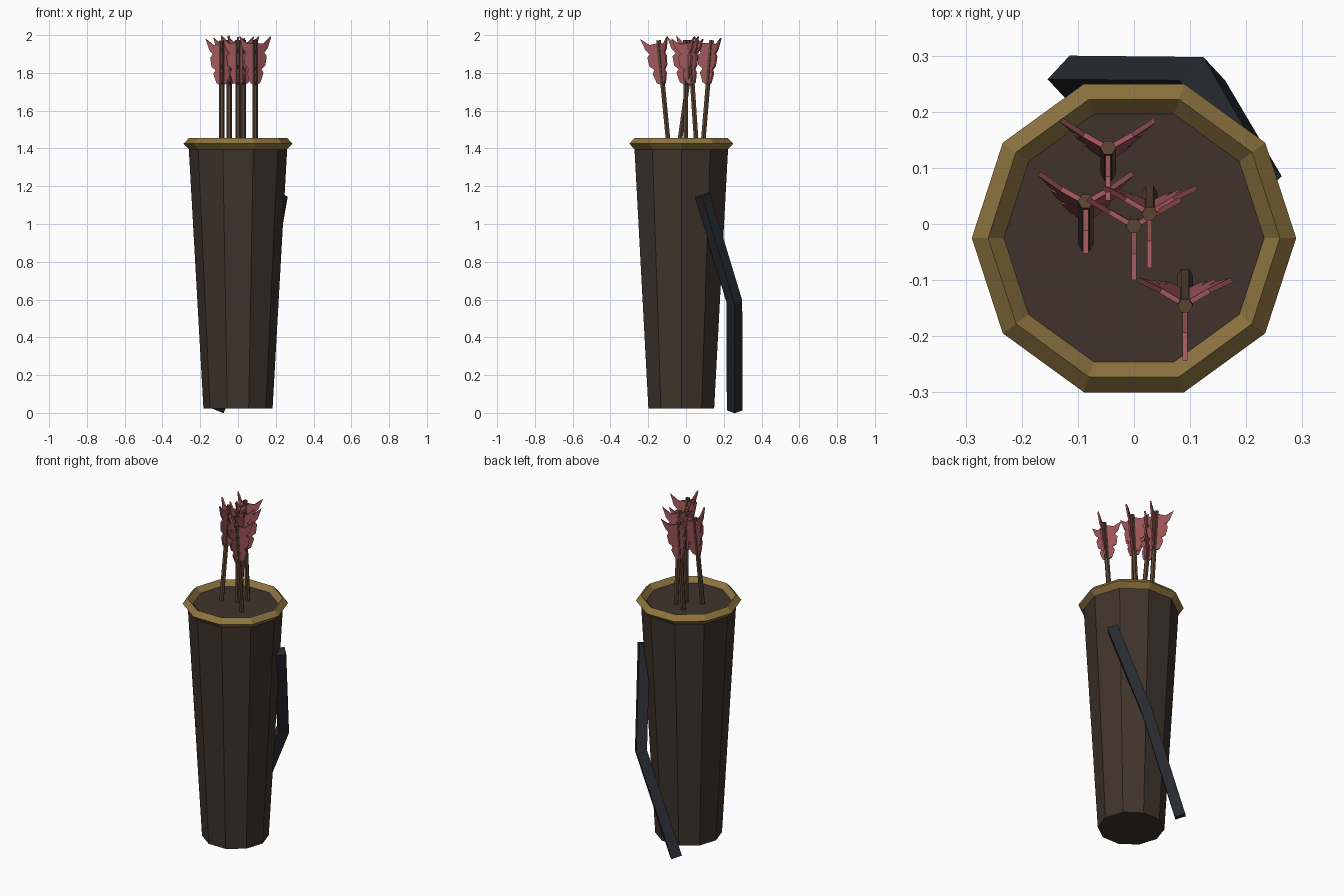
import bpy, math
from mathutils import Vector

if "Cube" in bpy.data.objects:
    bpy.data.objects.remove(bpy.data.objects["Cube"])

CY = -0.025  # quiver axis offset in y


def material(name, rgb):
    m = bpy.data.materials.new(name)
    m.diffuse_color = (*rgb, 1)
    m.use_nodes = True
    m.node_tree.nodes["Principled BSDF"].inputs["Base Color"].default_value = m.diffuse_color
    return m


LEATHER = material("leather", (0.05, 0.034, 0.024))
GOLD = material("gold", (0.27, 0.175, 0.05))
WOOD = material("wood", (0.11, 0.06, 0.033))
FEATHER = material("feather", (0.36, 0.095, 0.105))
STRAP = material("strap", (0.02, 0.024, 0.03))


def make(name, verts, faces, mat):
    me = bpy.data.meshes.new(name)
    me.from_pydata([tuple(v) for v in verts], [], faces)
    me.materials.append(mat)
    ob = bpy.data.objects.new(name, me)
    bpy.context.collection.objects.link(ob)
    return ob


def loft(name, rings, mat, closed=False):
    """Skin equal-sized rings; cap the ends unless the rings form a loop."""
    n, k = len(rings[0]), len(rings)
    faces = []
    for i in range(k if closed else k - 1):
        a, b = i * n, (i + 1) % k * n
        faces += [(a + j, a + (j + 1) % n, b + (j + 1) % n, b + j) for j in range(n)]
    if not closed:
        faces += [tuple(reversed(range(n))), tuple(range((k - 1) * n, k * n))]
    return make(name, [v for r in rings for v in r], faces, mat)


def ring(r, z, n, y=0.0):
    return [Vector((r * math.cos(2 * math.pi * i / n), y + r * math.sin(2 * math.pi * i / n), z))
            for i in range(n)]


# Tapered ten-sided body
loft("quiver_body", [ring(0.183, 0.022, 10, CY), ring(0.262, 1.425, 10, CY)], LEATHER)

# Diamond-section rim
rim = [(0.26, 1.395), (0.289, 1.425), (0.26, 1.455), (0.232, 1.425)]
loft("quiver_rim", [ring(r, z, 10, CY) for r, z in rim], GOLD, closed=True)

# Bent square-section strap on the back
path = [Vector(p) for p in ((-0.115, 0.258, 0.014), (0.122, 0.256, 0.59), (0.222, 0.085, 1.152))]
sections = []
for i, p in enumerate(path):
    d0 = (path[max(i, 1)] - path[max(i, 1) - 1]).normalized()
    j = min(i + 1, 2)
    d1 = (path[j] - path[j - 1]).normalized()
    t = (d0 + d1).normalized()
    v = Vector((0, 1, 0))
    v = (v - t * v.dot(t)).normalized()
    u = v.cross(t)
    sections.append([p + 0.042 * w for w in (u, v, -u, -v)])
loft("back_strap", sections, STRAP)

# Arrows: local origin where the shaft leaves the body
VANE = [(0.004, 0.31), (0.03, 0.325), (0.048, 0.375), (0.036, 0.395), (0.06, 0.415),
        (0.068, 0.465), (0.052, 0.48), (0.074, 0.505), (0.096, 0.566), (0.05, 0.53), (0.004, 0.535)]


def arrow(i, x, y_base, y_top):
    tilt = -math.atan((y_top - y_base) / 0.55)
    parts = [loft(f"arrow_shaft_{i}", [ring(0.014, -0.3, 6), ring(0.014, 0.55, 6)], WOOD)]
    for k, deg in enumerate((-90, 30, 150)):
        a = math.radians(deg)
        out = Vector((math.cos(a), math.sin(a), 0))
        side = Vector((-math.sin(a), math.cos(a), 0)) * 0.0045
        rings = [[out * r + Vector((0, 0, z)) + s * side for r, z in VANE] for s in (1, -1)]
        parts.append(loft(f"arrow_feather_{i}_{k + 1}", rings, FEATHER))
    for ob in parts:
        ob.location = (x, y_base, 1.425)
        ob.rotation_euler = (tilt, 0, 0)


for i, spec in enumerate([(-0.046, 0.09, 0.136), (-0.086, -0.035, 0.041), (0.0, 0.0, -0.004),
                          (0.028, 0.055, 0.018), (0.091, -0.093, -0.146)]):
    arrow(i + 1, *spec)
